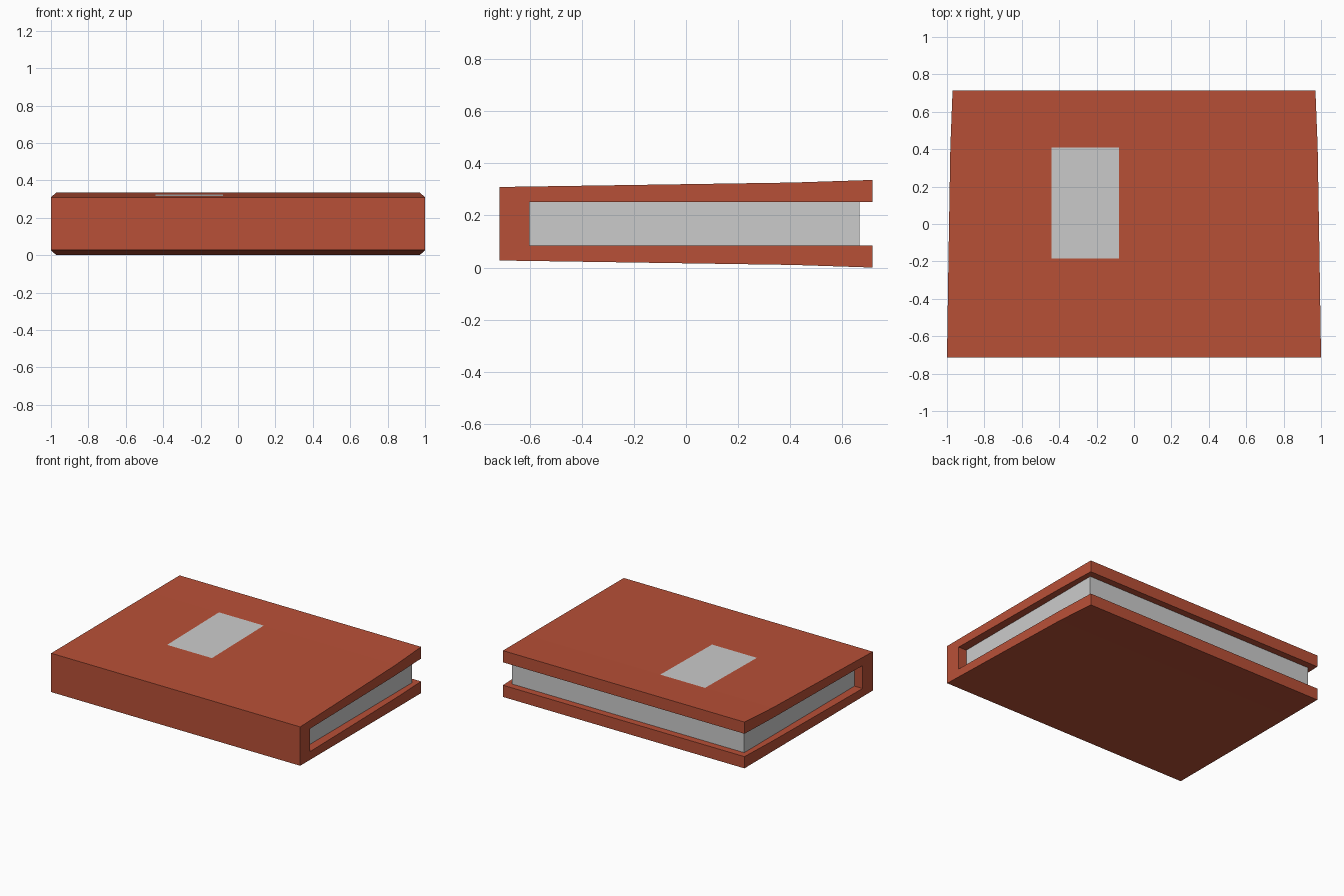
import bpy, bmesh

if "Cube" in bpy.data.objects:
    bpy.data.objects.remove(bpy.data.objects["Cube"])

MID = 0.168          # height of the book's centre plane
IN = 0.083           # half thickness of the page block
LABEL_X = (-0.44, -0.08)

# stations from spine to open edge: y, half width, outer half height
STATIONS = [(-0.715, 1.0, 0.141), (-0.185, 0.992, 0.149),
            (0.41, 0.982, 0.158), (0.715, 0.97, 0.168)]
INNER = [(-0.60, 0.998)] + [(y, w) for y, w, h in STATIONS[1:]]


def make_object(name, bm, mat=None):
    bmesh.ops.recalc_face_normals(bm, faces=bm.faces)
    me = bpy.data.meshes.new(name)
    bm.to_mesh(me)
    bm.free()
    ob = bpy.data.objects.new(name, me)
    bpy.context.collection.objects.link(ob)
    if mat:
        me.materials.append(mat)
    return ob


red = bpy.data.materials.new("cover_red")
red.diffuse_color = (0.48, 0.08, 0.038, 1)
red.use_nodes = True
red.node_tree.nodes["Principled BSDF"].inputs["Base Color"].default_value = red.diffuse_color

# C-shaped profile: top outside, top inside, then mirrored below
upper = [(y, w, h) for y, w, h in STATIONS] + [(y, w, IN) for y, w in reversed(INNER)]
profile = upper + [(y, w, -z) for y, w, z in reversed(upper)]
n = len(profile)

# cover: profile swept across the width, with a window left for the label
bm = bmesh.new()
cols = []
for c in range(4):
    col = []
    for y, w, z in profile:
        x = (-w, LABEL_X[0], LABEL_X[1], w)[c]
        col.append(bm.verts.new((x, y, MID + z)))
    cols.append(col)
for c in range(3):
    for i in range(n):
        if (c, i) == (1, 1):
            continue
        j = (i + 1) % n
        bm.faces.new((cols[c][i], cols[c][j], cols[c + 1][j], cols[c + 1][i]))
for col in (cols[0], cols[3]):
    for i in range(3):
        bm.faces.new((col[i], col[i + 1], col[6 - i], col[7 - i]))
        bm.faces.new((col[8 + i], col[9 + i], col[14 - i], col[15 - i]))
    bm.faces.new((col[0], col[7], col[8], col[15]))
make_object("cover", bm, red)

# label: grey panel flush with the top cover
bm = bmesh.new()
(y0, _, h0), (y1, _, h1) = STATIONS[1:3]
a, b = LABEL_X
bm.faces.new([bm.verts.new(p) for p in (
    (a, y0, MID + h0), (b, y0, MID + h0), (b, y1, MID + h1), (a, y1, MID + h1))])
label = make_object("label", bm)
if label.data.polygons[0].normal.z < 0:
    label.data.flip_normals()

# page block
bm = bmesh.new()
bmesh.ops.create_cube(bm, size=1)
bmesh.ops.scale(bm, vec=(1.866, 1.265, 2 * IN), verts=bm.verts)
bmesh.ops.translate(bm, vec=(0, 0.0325, MID), verts=bm.verts)
make_object("pages", bm)
